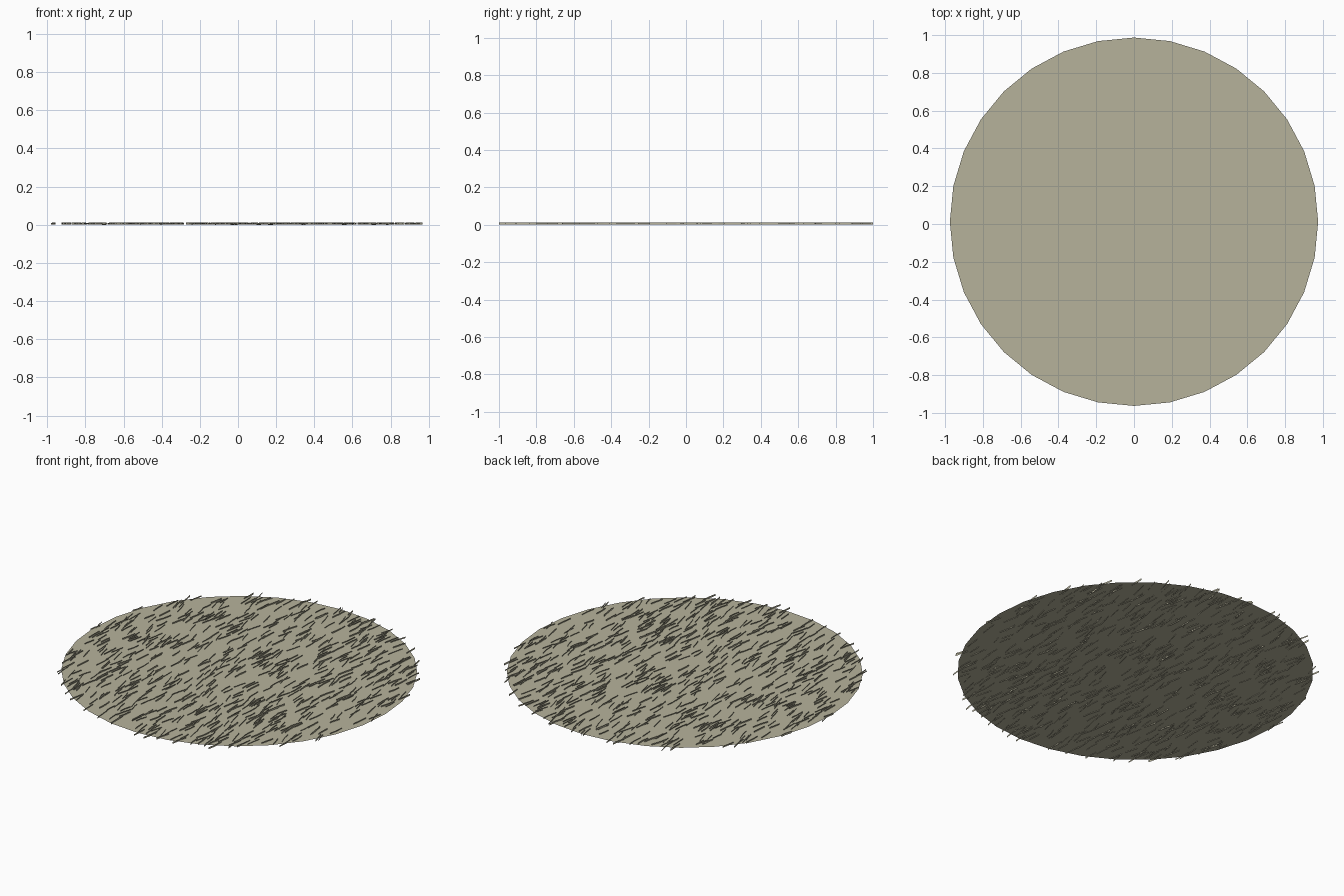
import bpy, bmesh, math, random

if "Cube" in bpy.data.objects:
    bpy.data.objects.remove(bpy.data.objects["Cube"])

random.seed(4)
R, CY, DISC_Z = 0.975, 0.012, 0.005


def material(name, color):
    m = bpy.data.materials.new(name)
    m.diffuse_color = color
    m.use_nodes = True
    m.node_tree.nodes["Principled BSDF"].inputs["Base Color"].default_value = m.diffuse_color
    return m


def add_object(name, bm, mat):
    me = bpy.data.meshes.new(name)
    bm.to_mesh(me)
    bm.free()
    me.materials.append(mat)
    ob = bpy.data.objects.new(name, me)
    bpy.context.collection.objects.link(ob)
    return ob


olive = material("olive", (0.47, 0.45, 0.33, 1))

# Flat 32-sided ground disc
bm = bmesh.new()
bmesh.ops.create_circle(bm, cap_ends=True, segments=32, radius=R)
bmesh.ops.translate(bm, vec=(0, CY, DISC_Z), verts=bm.verts)
add_object("ground_disc", bm, olive)

# Thin upright blades lying roughly along y, slightly bent, passing through the disc
bm = bmesh.new()
for _ in range(800):
    a, r = random.uniform(0, 2 * math.pi), R * math.sqrt(random.random())
    cx, cy = r * math.cos(a), CY + r * math.sin(a)
    tilt = random.uniform(-0.28, 0.28)
    half = random.uniform(0.035, 0.055)
    bend = random.uniform(-0.004, 0.004)
    low, high = random.uniform(0, 0.003), random.uniform(0.009, 0.013)
    columns = []
    for t in (-1, 0, 1):
        off = bend * (1 - t * t)
        x = cx + t * half * math.sin(tilt) + off
        y = max(-1, min(1, cy + t * half * math.cos(tilt)))
        columns.append([bm.verts.new((x, y, z)) for z in (low, high)])
    for (a0, a1), (b0, b1) in zip(columns, columns[1:]):
        bm.faces.new((a0, b0, b1, a1))
add_object("grass_blades", bm, olive)
